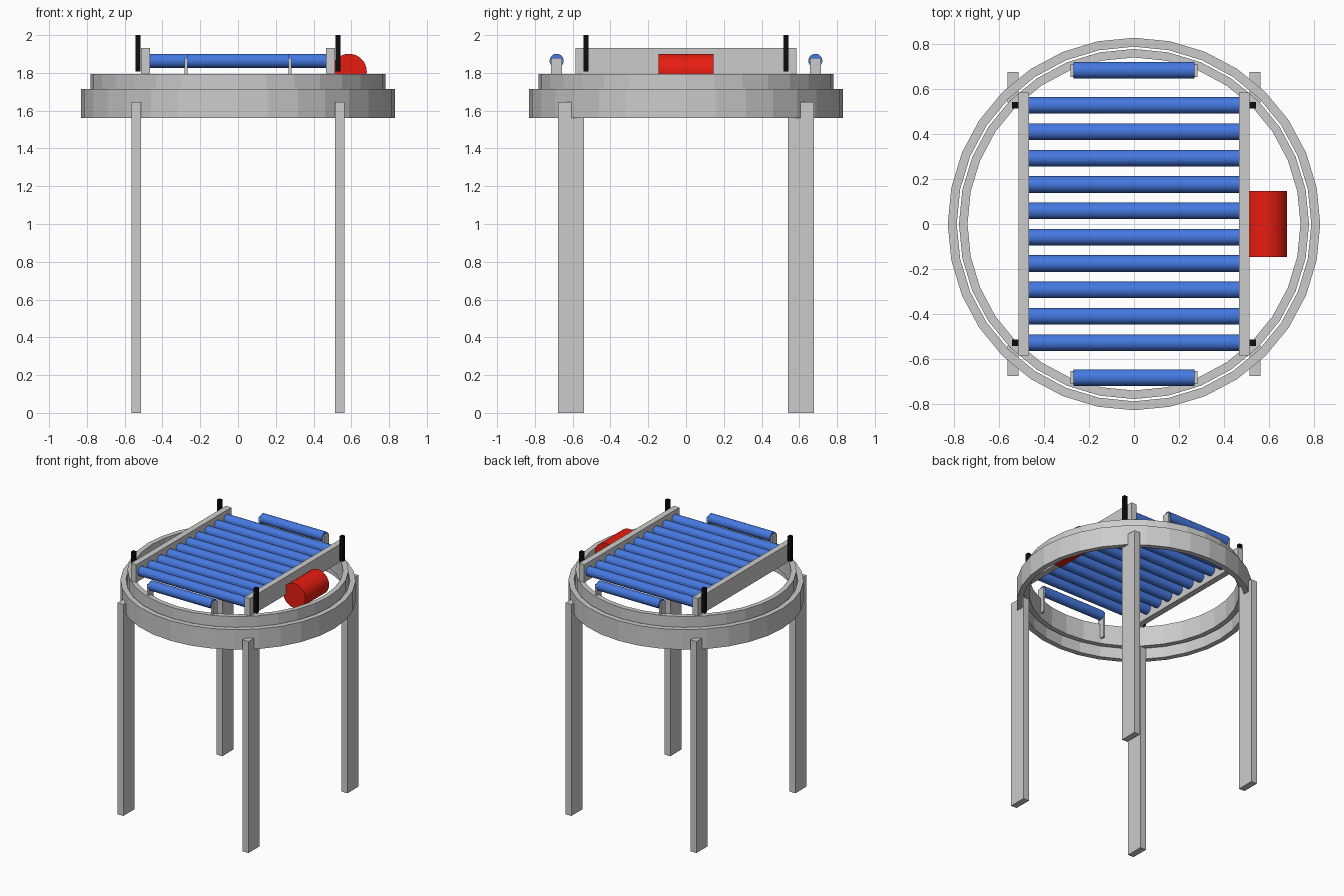
import bpy, bmesh, math
from mathutils import Matrix

if "Cube" in bpy.data.objects:
    bpy.data.objects.remove(bpy.data.objects["Cube"])


def material(name, rgb):
    m = bpy.data.materials.new(name)
    m.diffuse_color = (*rgb, 1)
    m.use_nodes = True
    m.node_tree.nodes["Principled BSDF"].inputs["Base Color"].default_value = m.diffuse_color
    return m


BLUE = material("roller_blue", (0.06, 0.19, 0.75))
RED = material("motor_red", (0.80, 0.012, 0.005))
BLACK = material("post_black", (0.004, 0.004, 0.004))


def finish(bm, name, mat=None):
    bmesh.ops.recalc_face_normals(bm, faces=bm.faces)
    mesh = bpy.data.meshes.new(name)
    bm.to_mesh(mesh)
    bm.free()
    obj = bpy.data.objects.new(name, mesh)
    bpy.context.collection.objects.link(obj)
    if mat:
        mesh.materials.append(mat)
    return obj


def box(name, x, y, z, mat=None):
    """Box spanning the (low, high) pair on each axis."""
    spans = [sorted(s) for s in (x, y, z)]
    bm = bmesh.new()
    bmesh.ops.create_cube(bm, size=1)
    centre = Matrix.Translation([(a + b) / 2 for a, b in spans])
    size = Matrix.Diagonal([b - a for a, b in spans] + [1])
    bm.transform(centre @ size)
    return finish(bm, name, mat)


def cylinder(name, centre, radius, length, axis, mat):
    """Smooth capped cylinder lying along the x or y axis."""
    bm = bmesh.new()
    bmesh.ops.create_cone(bm, cap_ends=True, segments=32, radius1=radius,
                          radius2=radius, depth=length)
    turn = Matrix.Rotation(math.pi / 2, 4, 'Y' if axis == 'x' else 'X')
    bm.transform(Matrix.Translation(centre) @ turn)
    obj = finish(bm, name, mat)
    bpy.ops.object.select_all(action='DESELECT')
    obj.select_set(True)
    bpy.context.view_layer.objects.active = obj
    bpy.ops.object.shade_smooth_by_angle(angle=math.radians(40))
    return obj


def ring(name, inner, outer, z0, z1, sides=32):
    """Flat-faced hoop with a rectangular section."""
    bm = bmesh.new()
    profile = ((inner, z0), (outer, z0), (outer, z1), (inner, z1))
    loops = []
    for i in range(sides):
        a = 2 * math.pi * i / sides
        loops.append([bm.verts.new((r * math.cos(a), r * math.sin(a), z))
                      for r, z in profile])
    for i in range(sides):
        p, q = loops[i], loops[(i + 1) % sides]
        for j in range(4):
            k = (j + 1) % 4
            bm.faces.new((p[j], q[j], q[k], p[k]))
    return finish(bm, name)


# Fixed outer hoop and raised turning hoop
ring("outer_ring", 0.79, 0.83, 1.56, 1.716)
ring("inner_ring", 0.742, 0.78, 1.64, 1.795)

# Legs and black corner posts
for sx, side in ((-1, "left"), (1, "right")):
    for sy, end in ((-1, "front"), (1, "back")):
        box(f"{end}_{side}_leg", (sx * 0.514, sx * 0.564),
            (sy * 0.541, sy * 0.677), (0, 1.647))
        box(f"{end}_{side}_post", (sx * 0.515, sx * 0.543),
            (sy * 0.515, sy * 0.543), (1.808, 2.0), BLACK)

    # Side rail carrying the rollers
    box(f"{side}_rail", (sx * 0.467, sx * 0.514), (-0.585, 0.585),
        (1.795, 1.933))

# Main conveyor rollers
for i in range(10):
    cylinder(f"roller_{i + 1}", (0, (i - 4.5) * 0.1175, 1.864), 0.037,
             0.94, 'x', BLUE)

# Short end rollers with their brackets
for sy, end in ((-1, "front"), (1, "back")):
    cylinder(f"{end}_end_roller", (0, sy * 0.685, 1.864), 0.037, 0.54, 'x', BLUE)
    for sx, side in ((-1, "left"), (1, "right")):
        box(f"{end}_{side}_bracket", (sx * 0.268, sx * 0.283),
            (sy * 0.656, sy * 0.714), (1.68, 1.88))

# Drive motor beside the right rail
cylinder("drive_motor", (0.587, 0, 1.806), 0.095, 0.292, 'y', RED)
